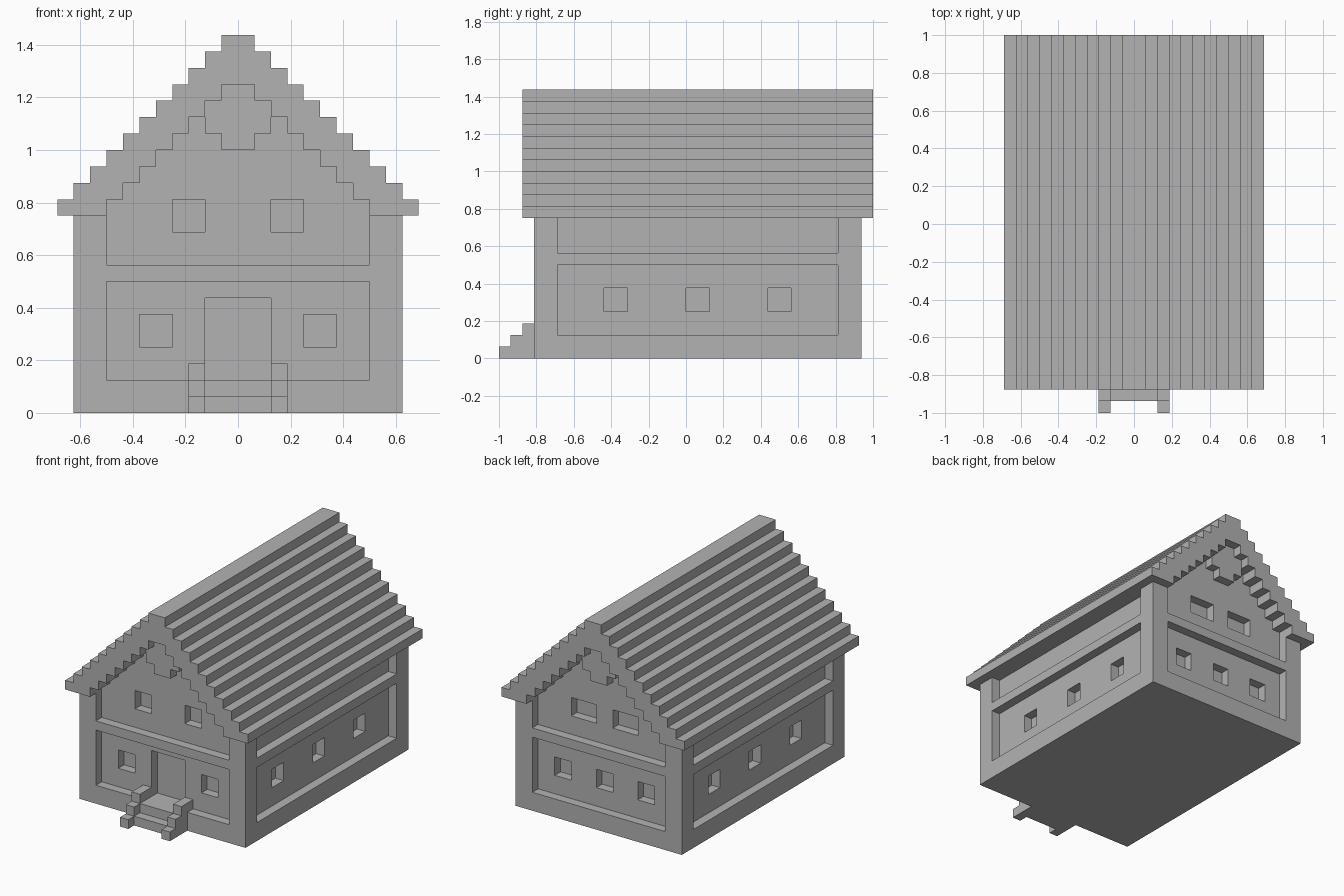
import bpy
import bmesh

U = 1 / 16  # one block of the stepped grid

if "Cube" in bpy.data.objects:
    bpy.data.objects.remove(bpy.data.objects["Cube"])

grey = bpy.data.materials.new("plain_grey")
grey.use_nodes = True
grey.diffuse_color = (0.448, 0.448, 0.448, 1)
grey.node_tree.nodes["Principled BSDF"].inputs["Base Color"].default_value = grey.diffuse_color


def finish(name, bm):
    bmesh.ops.recalc_face_normals(bm, faces=bm.faces)
    bmesh.ops.scale(bm, vec=(U, U, U), verts=bm.verts)
    mesh = bpy.data.meshes.new(name)
    bm.to_mesh(mesh)
    bm.free()
    mesh.materials.append(grey)
    obj = bpy.data.objects.new(name, mesh)
    bpy.context.collection.objects.link(obj)
    return obj


def boxes(name, spans):
    """Boxes given as (x0, x1, y0, y1, z0, z1) in blocks."""
    bm = bmesh.new()
    for x0, x1, y0, y1, z0, z1 in spans:
        verts = bmesh.ops.create_cube(bm, size=1)["verts"]
        bmesh.ops.scale(bm, vec=(x1 - x0, y1 - y0, z1 - z0), verts=verts)
        bmesh.ops.translate(bm, vec=((x0 + x1) / 2, (y0 + y1) / 2, (z0 + z1) / 2), verts=verts)
    return finish(name, bm)


def prism(name, half, y0, y1):
    """Extrude a closed outline, mirrored from its +x half, along y."""
    outline = half + [(-x, z) for x, z in reversed(half)]
    bm = bmesh.new()
    face = bm.faces.new([bm.verts.new((x, y0, z)) for x, z in outline])
    new = bmesh.ops.extrude_face_region(bm, geom=[face])["geom"]
    bmesh.ops.translate(bm, vec=(0, y1 - y0, 0),
                        verts=[v for v in new if isinstance(v, bmesh.types.BMVert)])
    return finish(name, bm)


def stairs(top, bottom):
    """Stepped slope rising one block for each block inwards."""
    points = []
    for z in range(bottom, top):
        points += [(top - z, z), (top - z, z + 1)]
    return points


# Roof: stepped outer slope with a stepped opening beneath
inner = stairs(20, 12)
outer = stairs(23, 12)
right = list(reversed(inner)) + outer
bm = bmesh.new()
loop = right + [(-x, z) for x, z in reversed(right)]
face = bm.faces.new([bm.verts.new((x, -14, z)) for x, z in loop])
extruded = bmesh.ops.extrude_face_region(bm, geom=[face])["geom"]
bmesh.ops.translate(bm, vec=(0, 30, 0),
                    verts=[v for v in extruded if isinstance(v, bmesh.types.BMVert)])
finish("roof", bm)

# Recessed walls with both gables
walls = prism("walls", [(9, 1), (9, 12)] + inner, -12, 14)

# Door and window recesses, one block deep
cuts = [(-2, 2, -12.5, -11, 1.5, 7)]
for s in (-1, 1):
    def across(a, b):
        return tuple(sorted((s * a, s * b)))
    cuts.append((*across(4, 6), -12.5, -11, 4, 6))
    cuts.append((*across(2, 4), -12.5, -11, 11, 13))
    cuts.append((*across(4, 6), 13, 14.5, 4, 6))
    cuts.append((*across(1, 4), 13, 14.5, 11, 13))
    for y in (-7, 0, 7):
        cuts.append((*across(8, 9.5), y, y + 2, 4, 6))
cuts.append((-1, 1, 13, 14.5, 4, 6))
cutter = boxes("opening_cutter", cuts)
cutter.hide_render = True
cut = walls.modifiers.new("openings", "BOOLEAN")
cut.operation = "DIFFERENCE"
cut.solver = "EXACT"
cut.object = cutter
bpy.context.view_layer.objects.active = walls
walls.select_set(True)
bpy.ops.object.modifier_apply(modifier=cut.name)
bpy.data.objects.remove(cutter)

# Raised frame: base, middle rail and corner posts
boxes("base", [(-10, 10, -13, 15, 0, 2)])
boxes("middle_rail", [(-10, 10, -13, 15, 8, 9)])
for level, z0, z1 in (("lower", 2, 8), ("upper", 9, 12)):
    boxes(level + "_corner_posts", [(x, x + 2, y, y + 2, z0, z1)
                                    for x in (-10, 8) for y in (-13, 13)])

# Stepped diamond ornament in each gable
diamond = [(1, 16), (1, 17), (2, 17), (2, 19), (1, 19), (1, 20)]
prism("front_gable_ornament", diamond, -13, -12)
prism("back_gable_ornament", diamond, 14, 15)

# Entrance steps between stepped side curbs
boxes("entrance_steps", [(-2, 2, -15, -13, 0, 1), (-2, 2, -14, -13, 1, 2)])
for side, x in (("left", 2), ("right", -3)):
    boxes(side + "_step_curb", [(x, x + 1, -16, -13, 0, 1),
                                (x, x + 1, -15, -13, 1, 2),
                                (x, x + 1, -14, -12, 2, 3)])
